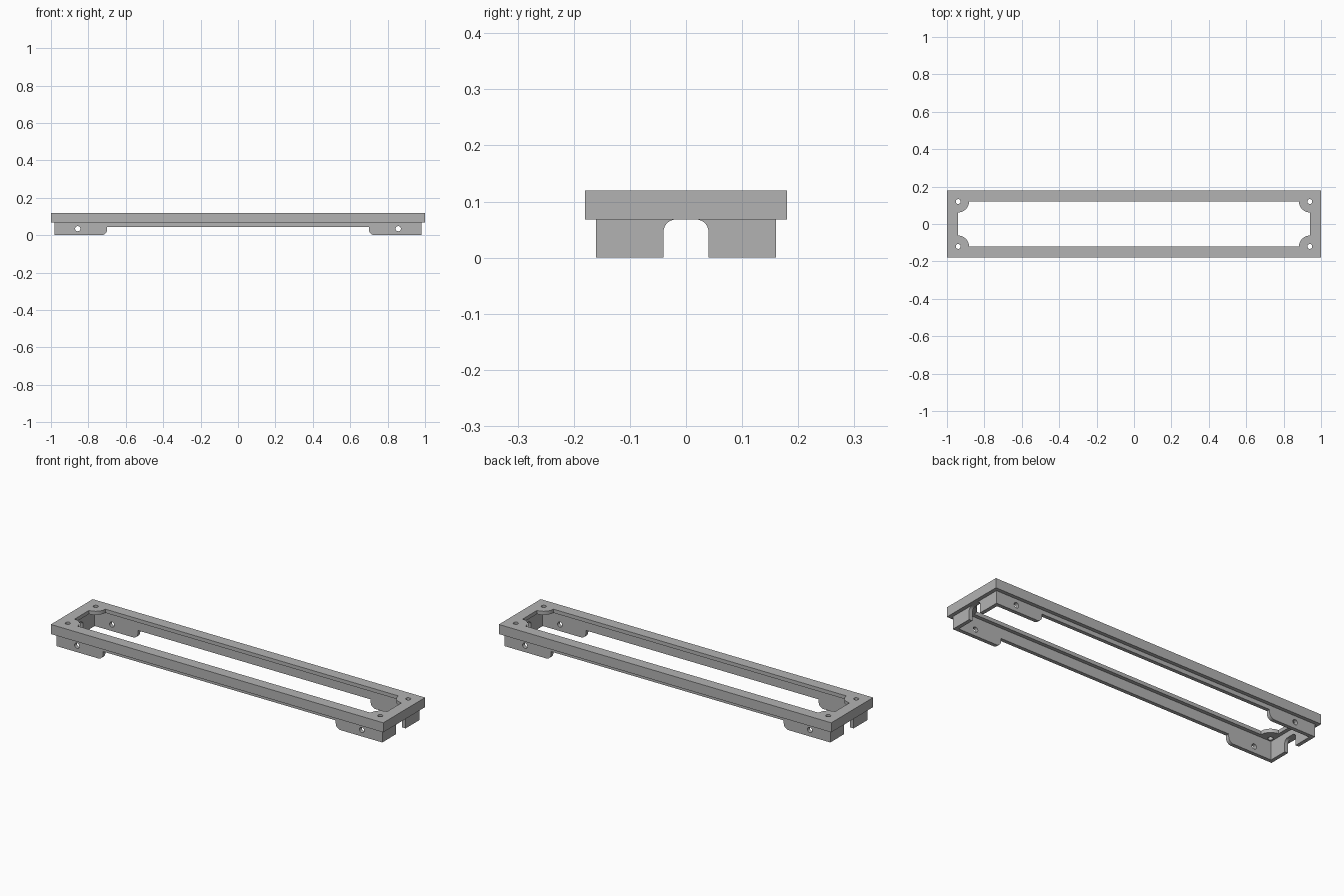
import bpy, bmesh
from math import cos, sin, radians, pi

cube = bpy.data.objects.get("Cube")
if cube:
    bpy.data.objects.remove(cube, do_unlink=True)

grey = bpy.data.materials.new("plain grey")
grey.use_nodes = True
COLOUR = (0.45, 0.45, 0.45, 1)
grey.diffuse_color = COLOUR
grey.node_tree.nodes["Principled BSDF"].inputs["Base Color"].default_value = COLOUR


def arc(cx, cy, r, start, end, n=10):
    angles = [radians(start + (end - start) * i / n) for i in range(n + 1)]
    return [(cx + r * cos(a), cy + r * sin(a)) for a in angles]


def circle(cx, cy, r):
    return arc(cx, cy, r, 0, 360, 24)[:-1]


def rect(hx, hy):
    return [(-hx, -hy), (hx, -hy), (hx, hy), (-hx, hy)]


def prism(name, loops, thickness, location, rotation=(0, 0, 0)):
    """Extrude a flat outline (first loop) with holes (other loops)."""
    curve = bpy.data.curves.new(name, "CURVE")
    curve.dimensions = "2D"
    curve.fill_mode = "BOTH"
    curve.extrude = thickness / 2
    for loop in loops:
        spline = curve.splines.new("POLY")
        spline.points.add(len(loop) - 1)
        for point, (x, y) in zip(spline.points, loop):
            point.co = (x, y, 0, 1)
        spline.use_cyclic_u = True
    obj = bpy.data.objects.new(name, curve)
    bpy.context.collection.objects.link(obj)
    obj.location, obj.rotation_euler = location, rotation
    bpy.ops.object.select_all(action="DESELECT")
    obj.select_set(True)
    bpy.context.view_layer.objects.active = obj
    bpy.ops.object.convert(target="MESH")
    obj = bpy.context.object
    # Weld the caps to the walls
    bm = bmesh.new()
    bm.from_mesh(obj.data)
    bmesh.ops.remove_doubles(bm, verts=bm.verts, dist=0.0001)
    bmesh.ops.recalc_face_normals(bm, faces=bm.faces)
    bm.to_mesh(obj.data)
    bm.free()
    obj.data.materials.clear()
    obj.data.materials.append(grey)
    bpy.ops.object.shade_smooth_by_angle(angle=radians(30))
    return obj


# Top plate: long opening with a rounded screw tab in each corner
HX, HY, TAB = 0.94, 0.12, 0.058
opening = (arc(HX, HY, TAB, 270, 180) + arc(-HX, HY, TAB, 0, -90)
           + arc(-HX, -HY, TAB, 90, 0) + arc(HX, -HY, TAB, 180, 90))
screw_holes = [circle(sx * HX, sy * HY, 0.013) for sx in (-1, 1) for sy in (-1, 1)]
prism("top_plate", [rect(1, 0.18), opening] + screw_holes, 0.02, (0, 0, 0.11))

# Overhanging rim under the plate
prism("rim", [rect(1, 0.18), rect(0.96, 0.14)], 0.032, (0, 0, 0.084))

# Long skirts with a drilled foot at each end
foot = [(0.98, 0.068), (0.98, 0)] + arc(0.73, 0.03, 0.03, 270, 180) + [(0.70, 0.045)]
skirt = foot + [(-x, z) for x, z in reversed(foot)]
side_holes = [circle(s * 0.857, 0.035, 0.014) for s in (-1, 1)]
for name, s in (("front_skirt", -1), ("back_skirt", 1)):
    prism(name, [skirt] + side_holes, 0.02, (0, s * 0.15, 0), (pi / 2, 0, 0))

# End walls, split by a round-cornered cable notch
leg = [(0.14, 0), (0.14, 0.068)] + arc(0.018, 0.046, 0.022, 90, 0) + [(0.04, 0)]
for end, sx in (("right", -1), ("left", 1)):
    for side, sy in (("front", -1), ("back", 1)):
        prism(f"{end}_end_wall_{side}", [[(sy * y, z) for y, z in leg]], 0.02,
              (sx * 0.97, 0, 0), (pi / 2, 0, pi / 2))
